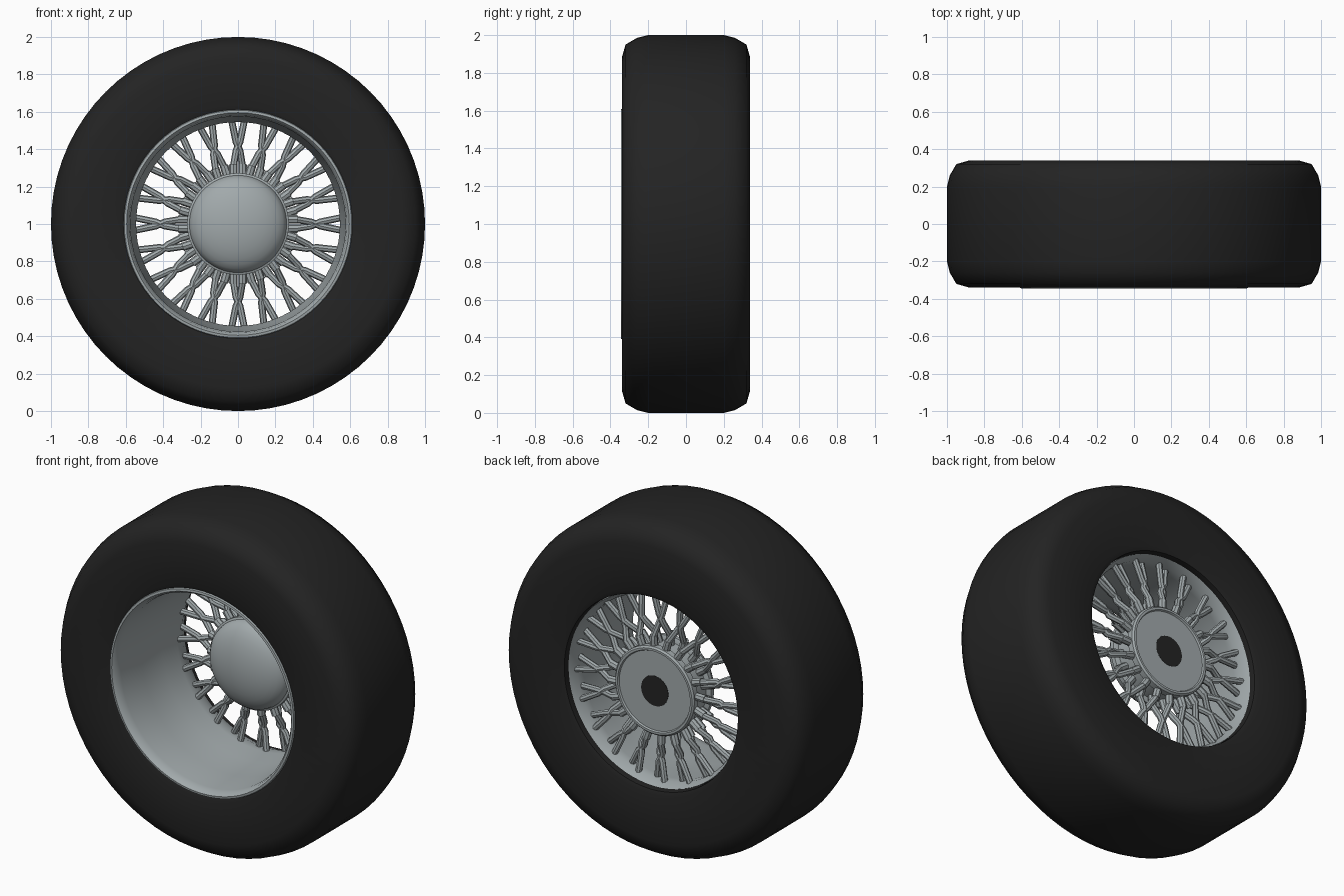
import bpy, bmesh, math
from mathutils import Vector

cube = bpy.data.objects.get("Cube")
if cube:
    bpy.data.objects.remove(cube, do_unlink=True)

CENTRE = Vector((0, 0, 1))


def material(name, colour):
    m = bpy.data.materials.new(name)
    m.use_nodes = True
    m.diffuse_color = (*colour, 1)
    m.node_tree.nodes["Principled BSDF"].inputs["Base Color"].default_value = (*colour, 1)
    return m


rubber = material("black rubber", (0.017, 0.017, 0.017))
steel = material("grey steel", (0.36, 0.40, 0.41))


def finish(bm, name, mat, angle):
    bmesh.ops.recalc_face_normals(bm, faces=bm.faces)
    mesh = bpy.data.meshes.new(name)
    bm.to_mesh(mesh)
    bm.free()
    mesh.materials.append(mat)
    ob = bpy.data.objects.new(name, mesh)
    ob.location = CENTRE
    bpy.context.collection.objects.link(ob)
    bpy.ops.object.select_all(action='DESELECT')
    ob.select_set(True)
    bpy.context.view_layer.objects.active = ob
    bpy.ops.object.shade_smooth_by_angle(angle=math.radians(angle))
    return ob


def lathe(name, profile, mat, closed=True, steps=72, angle=35):
    """Spin a (radius, y) profile around the axle."""
    bm = bmesh.new()
    vs = [bm.verts.new((r, y, 0)) for r, y in profile]
    pairs = list(zip(vs, vs[1:] + vs[:1])) if closed else list(zip(vs, vs[1:]))
    edges = [bm.edges.new(p) for p in pairs]
    bmesh.ops.spin(bm, geom=vs + edges, cent=(0, 0, 0), axis=(0, 1, 0),
                   angle=math.tau, steps=steps, use_merge=True)
    bmesh.ops.remove_doubles(bm, verts=bm.verts, dist=0.0002)
    return finish(bm, name, mat, angle)


# Tyre with rounded shoulders
shoulder = [(0.88, 0.34), (0.95, 0.32), (0.985, 0.26), (1.0, 0.2)]
lathe("tyre", [(0.605, -0.33), (0.63, -0.34)] + [(r, -y) for r, y in shoulder]
      + shoulder[::-1] + [(0.6, 0.34), (0.575, 0.33), (0.57, 0.28), (0.605, 0.2)],
      rubber, angle=50)

# Deep rim barrel with a rolled front lip
lathe("rim", [(0.605, -0.3), (0.614, -0.325), (0.608, -0.343), (0.595, -0.345),
              (0.583, -0.33), (0.575, -0.29), (0.57, -0.1), (0.56, 0.08), (0.545, 0.2),
              (0.545, 0.25), (0.568, 0.3), (0.572, 0.28), (0.556, 0.24), (0.565, 0.18),
              (0.59, -0.1)], steel, angle=50)

# Hub drum with a raised edge on the back plate and an axle bore
lathe("hub", [(0.0, 0.15), (0.245, 0.15), (0.245, 0.25), (0.262, 0.26), (0.262, 0.295),
              (0.253, 0.305), (0.24, 0.305), (0.235, 0.295), (0.09, 0.295),
              (0.09, 0.28), (0.0, 0.28)], steel, closed=False)
lathe("axle_bore", [(0.0, 0.29), (0.09, 0.29), (0.09, 0.296), (0.0, 0.296)],
      rubber, steps=32)

# Domed cap on the front of the hub
dome = [(0.26 * math.sin(t), 0.12 - 0.11 * math.cos(t))
        for t in (i * math.pi / 16 for i in range(9))]
lathe("hub_cap", dome + [(0.272, 0.125), (0.272, 0.15), (0.25, 0.16), (0.0, 0.16)],
      steel, closed=False)


def polar(r, y, degrees):
    a = math.radians(degrees)
    return Vector((r * math.sin(a), y, r * math.cos(a)))


def bar(bm, points, radius, sides=8):
    """Sweep a round section along a bent spoke."""
    rings = []
    for i, p in enumerate(points):
        along = (points[min(i + 1, len(points) - 1)] - points[max(i - 1, 0)]).normalized()
        u = along.cross(Vector((0, 1, 0))).normalized()
        v = along.cross(u)
        rings.append([bm.verts.new(p + radius * (u * math.cos(t) + v * math.sin(t)))
                      for t in (math.tau * k / sides for k in range(sides))])
    for a, b in zip(rings, rings[1:]):
        for k in range(sides):
            n = (k + 1) % sides
            bm.faces.new((a[k], a[n], b[n], b[k]))
    bm.faces.new(rings[0])
    bm.faces.new(rings[-1])


# Crossing pairs of bent spokes, one reaching the front and one the back of the hub
COUNT = 20
bm = bmesh.new()
for i in range(COUNT):
    base = 360 * i / COUNT
    for side, hub_y, rim_y in ((-1, 0.18, 0.25), (1, 0.265, 0.22)):
        bar(bm, [polar(0.235, hub_y, base + side * 6.5),
                 polar(0.31, hub_y + 0.01, base + side * 4.5),
                 polar(0.39, 0.235, base + side * 1.6),
                 polar(0.44, 0.24, base - side * 1.4),
                 polar(0.56, rim_y, base - side * 3.6)], 0.0185)
finish(bm, "spokes", steel, 40)

# Short sockets holding the front spokes around the hub
bm = bmesh.new()
for i in range(COUNT):
    for side, y in ((-1, 0.18), (1, 0.265)):
        a = 360 * i / COUNT + side * 6
        bar(bm, [polar(0.23, y, a), polar(0.32, y + 0.005, a - side * 1.5)], 0.023)
finish(bm, "spoke_sockets", steel, 40)
